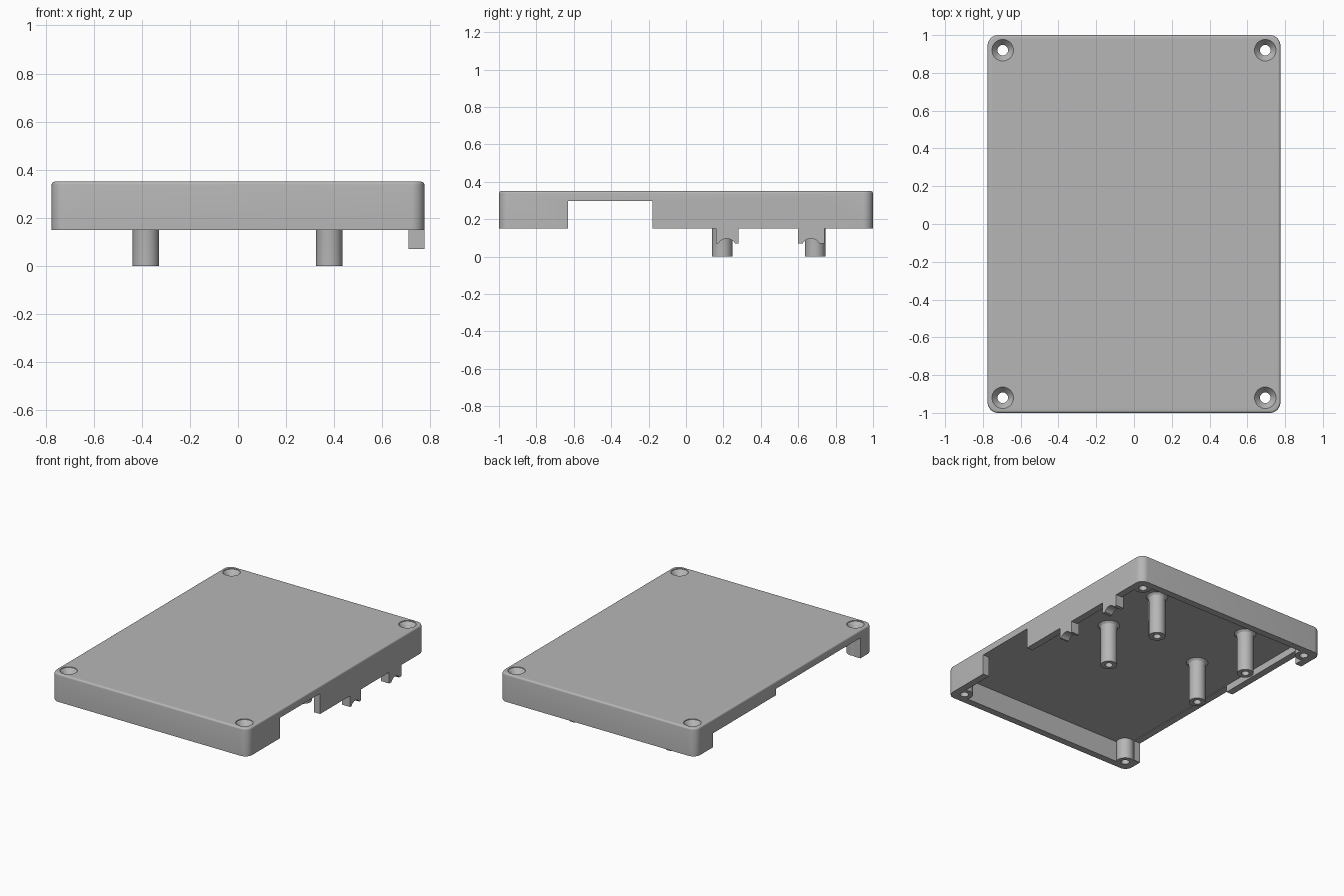
import bpy, bmesh
from math import pi
from mathutils import Matrix, Vector

if "Cube" in bpy.data.objects:
    bpy.data.objects.remove(bpy.data.objects["Cube"])

grey = bpy.data.materials.new("plain grey plastic")
grey.use_nodes = True
COLOUR = (0.47, 0.47, 0.47, 1)
grey.diffuse_color = COLOUR
grey.node_tree.nodes["Principled BSDF"].inputs["Base Color"].default_value = COLOUR


def finish(name, bm):
    bmesh.ops.recalc_face_normals(bm, faces=bm.faces)
    mesh = bpy.data.meshes.new(name)
    bm.to_mesh(mesh)
    bm.free()
    mesh.materials.append(grey)
    obj = bpy.data.objects.new(name, mesh)
    bpy.context.collection.objects.link(obj)
    return obj


def box(name, low, high, corner=0, rim=0):
    """Box between two corners, with optional round upright edges and top rim."""
    low, high = Vector(low), Vector(high)
    bm = bmesh.new()
    bmesh.ops.create_cube(bm, size=1)
    for v in bm.verts:
        v.co = (low + high) / 2 + v.co * (high - low)
    if corner:
        upright = [e for e in bm.edges
                   if abs(e.verts[0].co.z - e.verts[1].co.z) > 0.01]
        bmesh.ops.bevel(bm, geom=upright, offset=corner, segments=8,
                        profile=0.5, affect='EDGES')
    if rim:
        top = [e for e in bm.edges
               if all(abs(v.co.z - high.z) < 1e-4 for v in e.verts)]
        bmesh.ops.bevel(bm, geom=top, offset=rim, segments=4,
                        profile=0.5, affect='EDGES')
    return finish(name, bm)


def lathe(name, profile, x, y):
    """Turn (radius, height) points about an upright axis at x, y."""
    bm = bmesh.new()
    verts = [bm.verts.new((r, 0, z)) for r, z in profile]
    edges = [bm.edges.new(pair) for pair in zip(verts, verts[1:])]
    bmesh.ops.spin(bm, geom=verts + edges, cent=(0, 0, 0), axis=(0, 0, 1),
                   angle=2 * pi, steps=32)
    bmesh.ops.remove_doubles(bm, verts=bm.verts, dist=1e-5)
    bmesh.ops.translate(bm, verts=bm.verts, vec=(x, y, 0))
    return finish(name, bm)


def combine(tool, operation):
    """Merge a tool into the lid, or cut it away, and drop the tool."""
    mod = lid.modifiers.new(tool.name, 'BOOLEAN')
    mod.operation, mod.solver, mod.object = operation, 'EXACT', tool
    bpy.context.view_layer.objects.active = lid
    bpy.ops.object.modifier_apply(modifier=mod.name)
    bpy.data.objects.remove(tool)


HALF_X, HALF_Y, WALL = 0.775, 1.0, 0.05
RIM, CEILING, TOP = 0.15, 0.30, 0.35

# Hollow shell
lid = box("lid", (-HALF_X, -HALF_Y, RIM), (HALF_X, HALF_Y, TOP), 0.055, 0.012)
combine(box("cavity", (WALL - HALF_X, WALL - HALF_Y, 0),
            (HALF_X - WALL, HALF_Y - WALL, CEILING), 0.02), 'DIFFERENCE')

# Side openings: one on the +x wall, a stepped one on the -x wall
for side, y0, y1, height in ((1, -0.63, -0.18, 0.296),
                             (-1, -0.86, 0.09, 0.296),
                             (-1, 0.08, 0.80, 0.25)):
    xs = sorted((side * 0.72, side * 0.9))
    combine(box("opening", (xs[0], y0, 0), (xs[1], y1, height)), 'DIFFERENCE')

# Corner screw bosses with countersunk through holes
for x in (-0.695, 0.695):
    for y in (-0.92, 0.92):
        combine(lathe("boss", [(0, RIM), (0.058, RIM), (0.058, 0.32), (0, 0.32)],
                      x, y), 'UNION')
        combine(lathe("screw_hole", [(0, 0), (0.028, 0), (0.028, 0.31),
                                     (0.057, 0.345), (0.057, 0.5), (0, 0.5)],
                      x, y), 'DIFFERENCE')

# Cable tabs with arched ends on the +x wall
for y0, y1, arch in ((0.16, 0.28, 0.218), (0.60, 0.74, 0.668)):
    combine(box("tab", (0.71, y0, 0.07), (HALF_X, y1, 0.31)), 'UNION')
    bm = bmesh.new()
    bmesh.ops.create_cone(bm, cap_ends=True, segments=32, radius1=0.051,
                          radius2=0.051, depth=0.3,
                          matrix=Matrix.Translation((HALF_X, arch, 0.045))
                          @ Matrix.Rotation(pi / 2, 4, 'Y'))
    combine(finish("arch", bm), 'DIFFERENCE')

# Hollow standoff posts with a flared root
for x in (-0.383, 0.38):
    for y in (0.194, 0.69):
        combine(lathe("post", [(0, 0.12), (0.026, 0.12), (0.026, 0), (0.055, 0),
                               (0.055, 0.27), (0.059, 0.287), (0.072, CEILING),
                               (0.072, 0.32), (0, 0.32)], x, y), 'UNION')

# Smooth curves, crisp edges
bpy.ops.object.select_all(action='DESELECT')
lid.select_set(True)
bpy.context.view_layer.objects.active = lid
bpy.ops.object.shade_smooth_by_angle(angle=pi / 6)
